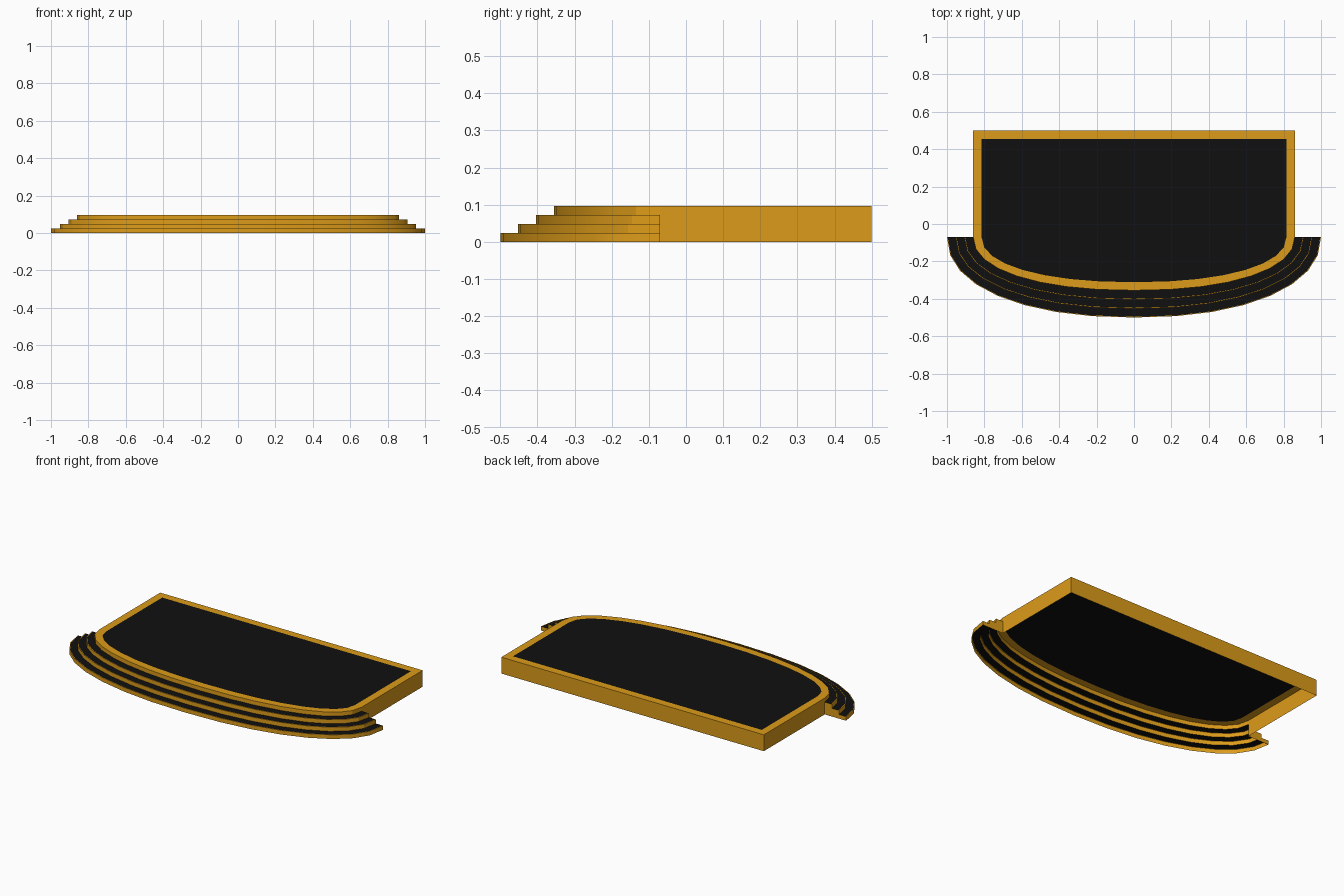
import bpy, bmesh
from math import sin, cos, pi

if "Cube" in bpy.data.objects:
    bpy.data.objects.remove(bpy.data.objects["Cube"])

Y0, BACK, H, SEG = -0.07, 0.5, 0.097, 16


def material(name, colour):
    m = bpy.data.materials.new(name)
    m.diffuse_color = colour
    m.use_nodes = True
    m.node_tree.nodes["Principled BSDF"].inputs["Base Color"].default_value = m.diffuse_color
    return m


ORANGE = material("orange_trim", (0.72, 0.33, 0.01, 1))
BLACK = material("black_carpet", (0.005, 0.005, 0.005, 1))


def arc(a, b, z, n=2.2):
    """Bowed front curve from the left side to the right side."""
    pts = []
    for i in range(SEG + 1):
        t = pi * i / SEG
        c, s = cos(t), max(sin(t), 0)
        x = -a * abs(c) ** (2 / n) * (1 if c > 0 else -1)
        pts.append((x, Y0 - b * s ** (2 / n), z))
    return pts


def build(name, faces, smooth=False):
    """faces: list of (points, material index)."""
    bm = bmesh.new()
    for pts, mat in faces:
        bm.faces.new([bm.verts.new(p) for p in pts]).material_index = mat
    bmesh.ops.remove_doubles(bm, verts=bm.verts, dist=1e-5)
    bmesh.ops.recalc_face_normals(bm, faces=bm.faces)
    me = bpy.data.meshes.new(name)
    bm.to_mesh(me)
    bm.free()
    me.materials.append(ORANGE)
    me.materials.append(BLACK)
    ob = bpy.data.objects.new(name, me)
    bpy.context.collection.objects.link(ob)
    if smooth:
        bpy.ops.object.select_all(action='DESELECT')
        bpy.context.view_layer.objects.active = ob
        ob.select_set(True)
        bpy.ops.object.shade_smooth_by_angle(angle=0.4)
    return ob


def strip(r0, r1, mat, closed=False):
    n = len(r0)
    return [([r0[i], r0[(i + 1) % n], r1[(i + 1) % n], r1[i]], mat)
            for i in range(n if closed else n - 1)]


# Curved steps: orange risers with a thin lip, black treads, closed ends
levels = [(1.0, 0.43), (0.953, 0.382), (0.907, 0.334), (0.86, 0.285)]
faces, rows = [], []
LIP = 0.004
for i, (a, b) in enumerate(levels):
    z0, z1 = H * i / 4, H * (i + 1) / 4
    low, top = arc(a, b, z0), arc(a, b, z1)
    faces += strip(low, top, 0)
    rows += [low, top]
    if i < 3:
        lip = arc(a - LIP, b - LIP, z1)
        faces += strip(top, lip, 0)
        faces += strip(lip, arc(*levels[i + 1], z1), 1)
        rows.append(lip)
for end in (0, -1):
    profile = [r[end] for r in rows]
    x = profile[-1][0]
    faces.append((profile + [(x, Y0, 0)], 0))
build("curved_steps", faces, smooth=True)

# Side and back walls, open underneath
W = 0.86
path = [(-W, Y0), (-W, BACK), (W, BACK), (W, Y0)]
build("platform_walls", strip([(x, y, 0) for x, y in path],
                              [(x, y, H) for x, y in path], 0))

# Orange border around the platform top
IN, BI = 0.815, 0.455
outer = arc(W, 0.285, H) + [(W, BACK, H), (-W, BACK, H)]
inner = arc(IN, 0.241, H) + [(IN, BI, H), (-IN, BI, H)]
build("platform_border", strip(outer, inner, 0, closed=True))

# Black stage floor
build("stage_floor", [(inner, 1)])
